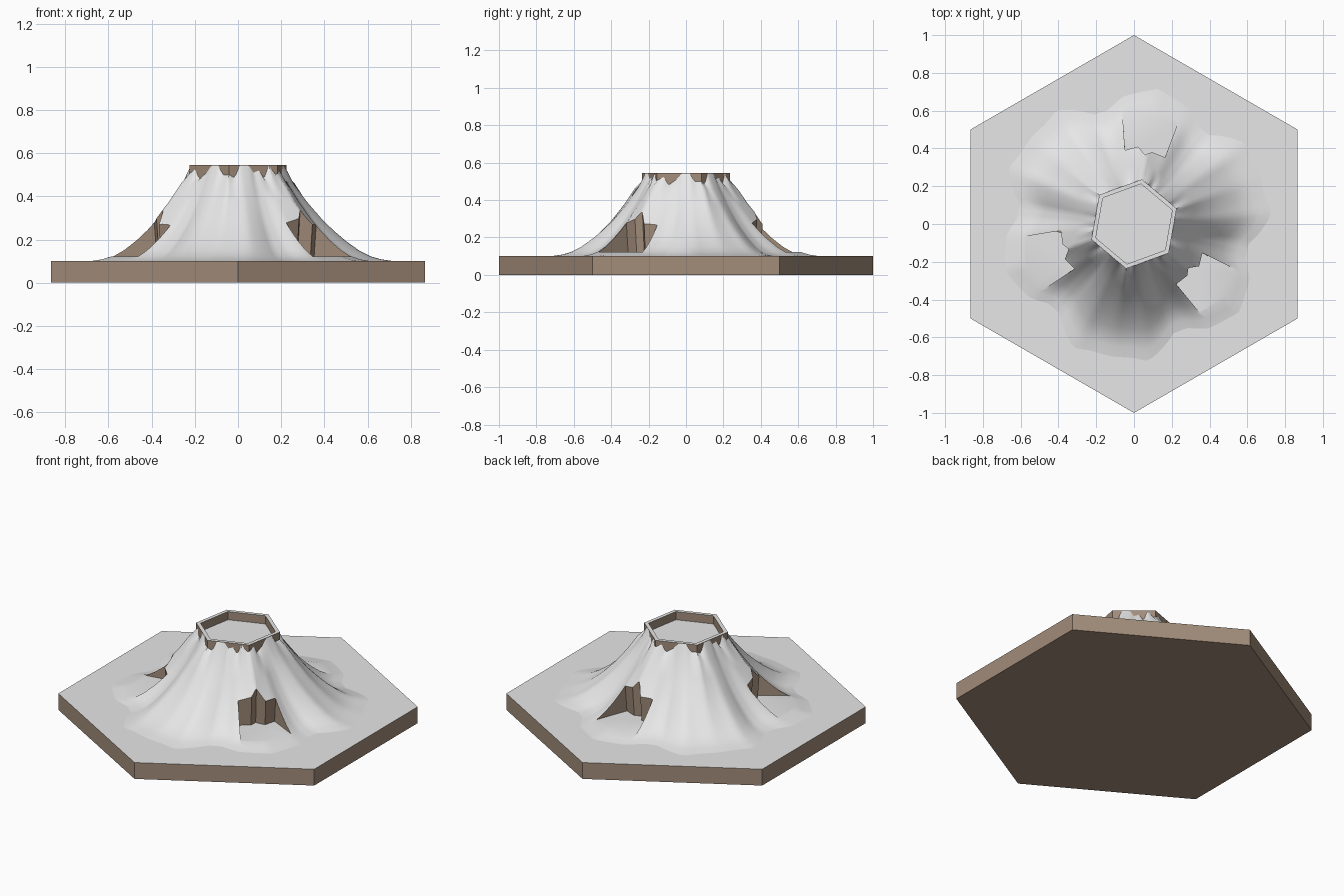
import bpy, bmesh
from math import sin, cos, radians, pi

cube = bpy.data.objects.get("Cube")
if cube:
    bpy.data.objects.remove(cube)


def material(name, rgb):
    m = bpy.data.materials.new(name)
    m.use_nodes = True
    m.diffuse_color = (*rgb, 1)
    m.node_tree.nodes["Principled BSDF"].inputs["Base Color"].default_value = (*rgb, 1)
    return m


SNOW = material("snow white", (0.8, 0.8, 0.8))
EARTH = material("earth brown", (0.36, 0.265, 0.195))
STEP = 2.5
ANGLES = [i * STEP for i in range(int(360 / STEP))]


def polar(r, deg, z):
    return (r * cos(radians(deg)), r * sin(radians(deg)), z)


def hexagon(deg, radius, corner):
    """Distance from the centre to a hexagon's edge in one direction."""
    return radius * cos(pi / 6) / cos(radians((deg - corner) % 60 - 30))


def loft(name, rings, angles, cap=True, closed=False):
    """Join rings of points, ordered from the top outwards and down."""
    bm = bmesh.new()
    loops = [[bm.verts.new(polar(*ring(a))) for a in angles] for ring in rings]
    n = len(angles)
    pairs = list(zip(loops, loops[1:]))
    if closed:
        pairs.append((loops[-1], loops[0]))
    for upper, lower in pairs:
        for i in range(n):
            j = (i + 1) % n
            bm.faces.new((upper[i], lower[i], lower[j], upper[j]))
    if cap:
        bm.faces.new(loops[0])
        bm.faces.new(loops[-1])
    bmesh.ops.recalc_face_normals(bm, faces=bm.faces)
    return finish(name, bm)


def finish(name, bm):
    mesh = bpy.data.meshes.new(name)
    bm.to_mesh(mesh)
    bm.free()
    ob = bpy.data.objects.new(name, mesh)
    bpy.context.collection.objects.link(ob)
    return ob


def paint(ob):
    """Snow lies on upward faces, walls and undersides are bare earth."""
    ob.data.materials.clear()
    ob.data.materials.append(SNOW)
    ob.data.materials.append(EARTH)
    for p in ob.data.polygons:
        p.material_index = 0 if p.normal.z > 0.2 else 1


def activate(ob):
    bpy.ops.object.select_all(action='DESELECT')
    ob.select_set(True)
    bpy.context.view_layer.objects.active = ob


def blend(table, x):
    """Linear interpolation in a table of (position, value)."""
    for (x0, y0), (x1, y1) in zip(table, table[1:]):
        if x0 <= x <= x1:
            return y0 + (y1 - y0) * (x - x0) / (x1 - x0)


# Hexagonal ground tile
tile = loft("ground_tile", [lambda a, z=z: (1, a, z) for z in (0.1, 0)],
            [30 + 60 * i for i in range(6)])
paint(tile)

# Crater wall ring and the floor inside it
def crater_ring(radius, z):
    return lambda a: (hexagon(a, radius, 20), a, z)


corners = [20 + 60 * i for i in range(6)]
wall = loft("crater_wall", [crater_ring(0.215, 0.46), crater_ring(0.215, 0.545),
                            crater_ring(0.24, 0.545), crater_ring(0.24, 0.46)],
            corners, cap=False, closed=True)
paint(wall)
floor = loft("crater_floor", [crater_ring(0.217, 0.495), crater_ring(0.217, 0.47)], corners)
paint(floor)

# Fluted mountain: three paired ridges with valleys between, snow lapping the wall
FLUTE = [(0, 0.97), (9, 1.0), (16, 1.06), (23, 0.96), (30, 0.84), (37, 0.84),
         (45, 0.95), (60, 1.0)]
SNOW_LINE = [(0, 0.5), (6, 0.485), (12, 0.543), (24, 0.543), (30, 0.51), (38, 0.52),
             (44, 0.48), (50, 0.543), (58, 0.5), (68, 0.525), (74, 0.48), (86, 0.51),
             (94, 0.543), (105, 0.543), (112, 0.5), (120, 0.5)]
PROFILE = [(0.04, 0.46), (0.1, 0.375), (0.17, 0.29), (0.22, 0.24), (0.27, 0.195),
           (0.33, 0.15), (0.38, 0.123), (0.43, 0.108), (0.52, 0.095), (0.52, 0.05)]


def slope_ring(out, z):
    def ring(a):
        turn = (a - 20) % 120
        m = blend(FLUTE, min(turn, 120 - turn))
        rim = hexagon(a, 0.24, 20)
        return (rim + out * m, a, z)
    return ring


def snow_edge(a):
    return (hexagon(a, 0.24, 20), a, blend(SNOW_LINE, (a - 20) % 120))


rings = [crater_ring(0.225, 0.462), snow_edge]
rings += [slope_ring(out, z) for out, z in PROFILE]
mountain = loft("snowy_mountain", rings, ANGLES)

# Three ragged hollows cut into the slopes
HOLLOW = [(0.78, 14), (0.573, 16), (0.403, 17), (0.42, 7), (0.375, 1), (0.4, -4),
          (0.398, -15), (0.578, -13.5), (0.78, -11)]
for k in range(3):
    mid = 80 + 120 * k
    bm = bmesh.new()
    low = [bm.verts.new(polar(r - (0.02 if r < 0.5 else 0), mid + a, 0.122)) for r, a in HOLLOW]
    top = [bm.verts.new(polar(r, mid + a, 0.4)) for r, a in HOLLOW]
    bm.faces.new(low)
    bm.faces.new(top)
    for i in range(len(HOLLOW)):
        j = (i + 1) % len(HOLLOW)
        bm.faces.new((low[i], low[j], top[j], top[i]))
    bmesh.ops.recalc_face_normals(bm, faces=bm.faces)
    cutter = finish("hollow_cutter", bm)
    cutter.hide_render = True
    activate(mountain)
    mod = mountain.modifiers.new("hollow", 'BOOLEAN')
    mod.object = cutter
    mod.operation = 'DIFFERENCE'
    mod.solver = 'EXACT'
    bpy.ops.object.modifier_apply(modifier=mod.name)
    bpy.data.objects.remove(cutter)
paint(mountain)
activate(mountain)
bpy.ops.object.shade_smooth_by_angle(angle=radians(40))
